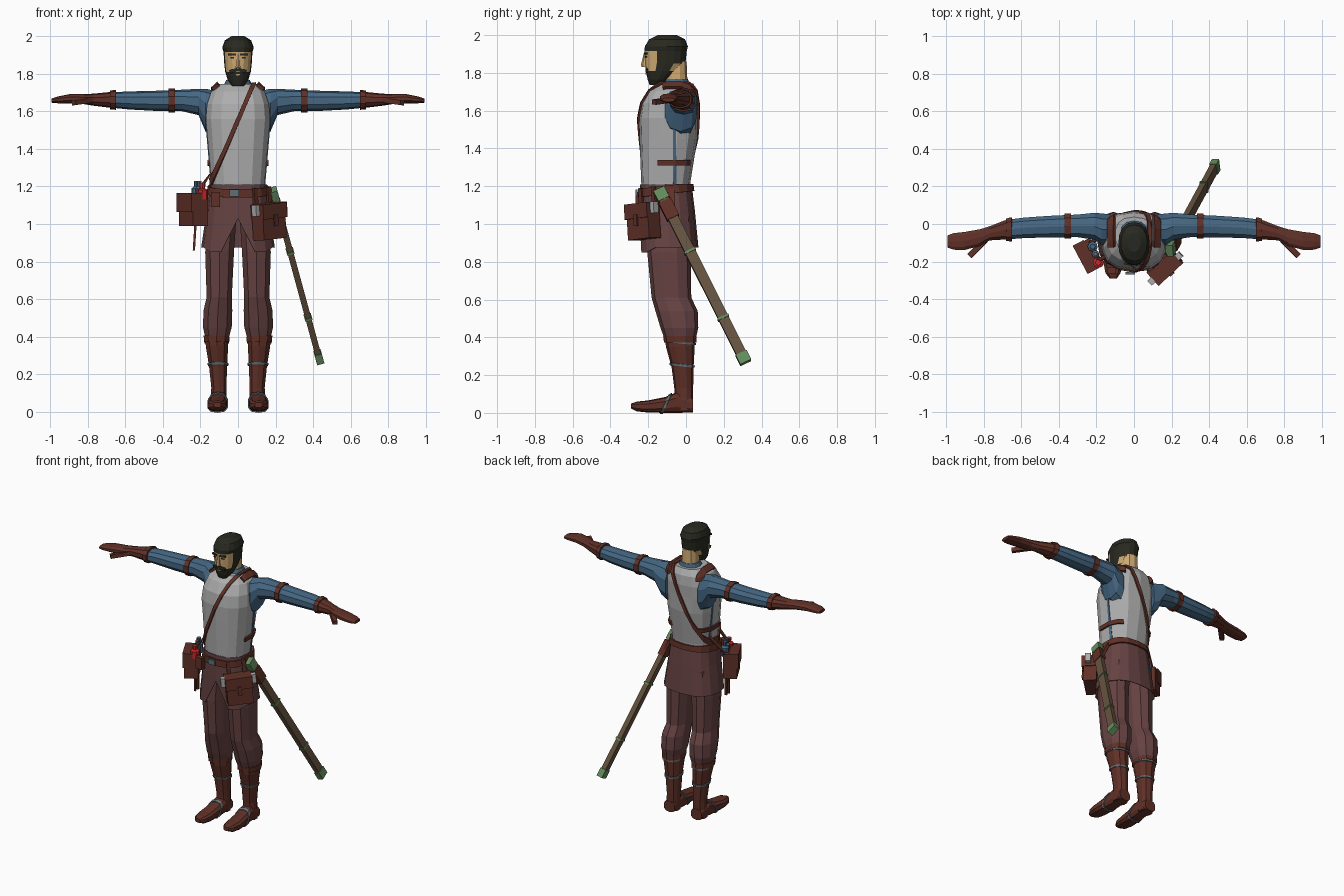
import bpy, bmesh, math
from mathutils import Vector, Matrix

if "Cube" in bpy.data.objects:
    bpy.data.objects.remove(bpy.data.objects["Cube"])


def material(name, r, g, b):
    m = bpy.data.materials.new(name)
    m.use_nodes = True
    m.diffuse_color = (r, g, b, 1)
    m.node_tree.nodes["Principled BSDF"].inputs["Base Color"].default_value = (r, g, b, 1)
    return m


LEATHER = material("brown leather", .115, .03, .02)
MAUVE = material("mauve cloth", .135, .055, .055)
STEEL = material("grey steel", .42, .42, .42)
BLUE = material("blue cloth", .06, .135, .225)
SKIN = material("skin", .62, .4, .17)
HAIR = material("dark hair", .022, .022, .015)
WOOD = material("scabbard brown", .13, .085, .05)
GREEN = material("green fittings", .13, .27, .11)
RED = material("red potion", .6, .02, .02)
CORD = material("grey blue cord", .12, .16, .18)


def finish(name, bm, mats, mirror=False, thick=0):
    bm.normal_update()
    me = bpy.data.meshes.new(name)
    bm.to_mesh(me)
    bm.free()
    for m in mats if isinstance(mats, list) else [mats]:
        me.materials.append(m)
    ob = bpy.data.objects.new(name, me)
    bpy.context.collection.objects.link(ob)
    if thick:
        s = ob.modifiers.new("thickness", "SOLIDIFY")
        s.thickness, s.offset = thick, 1
    if mirror:
        ob.modifiers.new("mirror", "MIRROR").use_mirror_merge = False
    return ob


def loft(name, axis, rings, mat, n=12, power=2.3, mirror=False, caps=True, thick=0):
    """Rings are x, y, z and the two radii across the axis."""
    bm = bmesh.new()
    u, v = [i for i in range(3) if i != axis]
    rows = []
    for *c, ru, rv in rings:
        row = []
        for k in range(n):
            a = math.tau * k / n - math.pi / 2
            p = Vector(c)
            for i, r, f in ((u, ru, math.cos(a)), (v, rv, math.sin(a))):
                p[i] += r * math.copysign(abs(f) ** (2 / power), f)
            row.append(bm.verts.new(p))
        rows.append(row)
    for a, b in zip(rows, rows[1:]):
        for k in range(n):
            j = (k + 1) % n
            bm.faces.new((a[k], a[j], b[j], b[k]))
    if caps:
        bm.faces.new(rows[0])
        bm.faces.new(rows[-1])
    bmesh.ops.recalc_face_normals(bm, faces=bm.faces)
    return finish(name, bm, mat, mirror, thick)


def patch(name, source, slabs, mat, thick=.008, mirror=False):
    """A strap made from the part of a surface that lies inside every slab."""
    bm = bmesh.new()
    bm.from_mesh(source.data)
    for co, no, half in slabs:
        no = Vector(no).normalized()
        for s in (1, -1):
            geom = bm.verts[:] + bm.edges[:] + bm.faces[:]
            bmesh.ops.bisect_plane(bm, geom=geom, plane_co=Vector(co) + no * half * s,
                                   plane_no=no * s, clear_outer=True)
    for f in bm.faces:
        f.material_index = 0
    return finish(name, bm, mat, mirror, thick)


def box(name, loc, size, mat, frame=Matrix(), mirror=False):
    bm = bmesh.new()
    bmesh.ops.create_cube(bm, size=1, matrix=Matrix.Translation(loc) @ frame.to_4x4()
                          @ Matrix.Diagonal((*size, 1)))
    return finish(name, bm, mat, mirror)


def beam(name, p, q, thin, wide, mat, mirror=False):
    p, q = Vector(p), Vector(q)
    z = (q - p).normalized()
    x = Vector((0, 1, 0)).cross(z).normalized()
    frame = Matrix((x, z.cross(x), z)).transposed()
    return box(name, (p + q) / 2, (thin, wide, (q - p).length), mat, frame, mirror)


def vial(name, loc, r, h, mat):
    x, y, z = loc
    return loft(name, 2, [(x, y, z, r, r), (x, y, z + h * .6, r, r),
                          (x, y, z + h * .7, r * .5, r * .5), (x, y, z + h, r * .55, r * .55)], mat, n=8, power=2)


X, Y, Z = (1, 0, 0), (0, 1, 0), (0, 0, 1)

# Breastplate and its straps
torso = loft("breastplate", 2, [
    (0, -.107, 1.15, .145, .125), (0, -.107, 1.22, .145, .13), (0, -.093, 1.45, .165, .153),
    (0, -.093, 1.56, .175, .156), (0, -.085, 1.64, .168, .152), (0, -.07, 1.705, .145, .13),
    (0, -.058, 1.745, .1, .095)], STEEL, n=14, power=2.5)
patch("side_lacing", torso, [((0, -.06, 0), Y, .008), ((0, 0, 1.35), Z, .17)], BLUE, .004)
patch("side_buckle_strap", torso, [((0, 0, 1.325), Z, .014), ((0, -.065, 0), Y, .08)], LEATHER, .012)
patch("shoulder_strap", torso, [((.115, 0, 0), X, .016), ((0, -.04, 0), Y, .08),
                                ((0, 0, 1.74), Z, .06)], LEATHER, .018, True)
patch("shoulder_sling", torso, [((.08, 0, 1.74), (.55, 0, -.235), .011)], LEATHER, .01)
beam("sling_front_end", (-.145, -.17, 1.27), (-.225, -.21, 1.14), .008, .02, LEATHER)
beam("sling_back_end", (-.145, -.05, 1.27), (-.25, -.11, 1.14), .008, .02, LEATHER)
loft("collar", 2, [(0, -.05, 1.72, .085, .075), (0, -.05, 1.768, .062, .06)], BLUE)

# Skirt with a notch in the front hem, and belt
skirt = loft("tunic_skirt", 2, [
    (0, -.107, 1.21, .147, .133), (0, -.1, 1.07, .163, .143), (0, -.09, .875, .192, .152)],
    MAUVE, n=16, power=2.5, caps=False, thick=.004)
for v in skirt.data.vertices:
    if v.co.z < .9 and v.co.y < -.2:
        v.co.z = 1.03 if abs(v.co.x) < .01 else .85
patch("belt", skirt, [((0, -.1, 1.18), (0, -.12, 1), .022)], LEATHER, .014)
box("belt_buckle", (-.02, -.262, 1.165), (.05, .012, .035), CORD)

# Legs
legs = loft("trouser_leg", 2, [
    (.085, -.085, 1.04, .08, .12), (.098, -.09, .85, .08, .115), (.1, -.077, .61, .07, .105),
    (.107, -.05, .54, .08, .112), (.11, -.035, .45, .08, .1), (.112, -.03, .375, .06, .078)],
    MAUVE, n=10, mirror=True)
boots = loft("boot_shaft", 2, [
    (.115, -.033, .41, .063, .08), (.112, -.03, .35, .062, .076), (.106, -.018, .24, .05, .058),
    (.102, -.012, .13, .042, .05), (.105, -.01, .01, .045, .045)], LEATHER, n=10, mirror=True)
feet = loft("boot_foot", 1, [
    (.105, .037, .04, .042, .038), (.105, -.05, .055, .046, .055), (.108, -.11, .042, .05, .042),
    (.112, -.2, .034, .053, .032), (.112, -.26, .034, .042, .026), (.11, -.29, .036, .02, .014)],
    LEATHER, n=10, power=2.8, mirror=True)
for z in (.37, .25):
    patch("boot_cord", boots, [((0, 0, z), (0, .12, 1), .006)], CORD, .006, True)
patch("foot_cord", feet, [((0, -.1, .06), (0, 1, -.5), .006)], CORD, .006, True)
patch("boot_cuff", boots, [((0, 0, .39), Z, .017)], LEATHER, .008, True)

# Arms, bands and gloves
arms = loft("sleeve", 0, [
    (.125, -.03, 1.585, .085, .125), (.172, -.028, 1.605, .088, .115), (.21, -.012, 1.65, .075, .07),
    (.3, -.01, 1.658, .063, .057), (.45, -.014, 1.656, .06, .053), (.58, -.02, 1.658, .057, .048),
    (.66, -.028, 1.66, .055, .042)], BLUE, n=10, mirror=True)
patch("arm_band", arms, [((.352, 0, 0), X, .017)], LEATHER, .008, True)
gloves = loft("glove", 0, [
    (.65, -.028, 1.661, .06, .045), (.69, -.032, 1.661, .053, .041), (.77, -.05, 1.662, .039, .032),
    (.82, -.072, 1.665, .046, .027), (.9, -.09, 1.667, .05, .024), (.96, -.093, 1.661, .046, .018),
    (.993, -.093, 1.657, .034, .011)], LEATHER, n=10, mirror=True)
patch("glove_cuff", gloves, [((.665, 0, 0), X, .015)], LEATHER, .008, True)
beam("thumb", (.79, -.085, 1.657), (.875, -.17, 1.645), .026, .03, LEATHER, True)

# Head: hair, face and beard by position
loft("neck", 2, [(0, -.05, 1.7, .058, .06), (0, -.055, 1.86, .052, .058)], SKIN, n=10)
head = loft("head", 2, [
    (0, -.165, 1.735, .032, .027), (0, -.148, 1.765, .054, .055), (0, -.125, 1.81, .068, .088),
    (0, -.11, 1.85, .073, .107), (0, -.108, 1.915, .077, .112), (0, -.104, 1.94, .084, .114),
    (0, -.1, 1.978, .07, .095), (0, -.098, 2, .035, .05)], [SKIN, HAIR], n=16, power=2.2)
for f in head.data.polygons:
    c = f.center
    nape = c.y > -.09 and c.z < 1.84
    f.material_index = int(not nape and (c.z > 1.92 or c.z < 1.815 or c.y > -.165))
for s in (-1, 1):
    box("eyebrow", (s * .031, -.213, 1.903), (.042, .012, .01), HAIR, Matrix.Rotation(s * .22, 3, "Z"))
    box("eye", (s * .03, -.212, 1.885), (.02, .008, .007), HAIR, Matrix.Rotation(s * .22, 3, "Z"))
    box("moustache", (s * .022, -.208, 1.817), (.045, .015, .018), HAIR, Matrix.Rotation(s * .3, 3, "Y"))
loft("nose", 2, [(0, -.215, 1.832, .015, .02), (0, -.218, 1.845, .013, .02),
                 (0, -.215, 1.905, .007, .008)], SKIN, n=6)
box("mouth", (0, -.211, 1.795), (.022, .008, .008), SKIN)

# Left hip pouch, facing front left
turn = Matrix.Rotation(math.radians(43), 3, "Z") @ Matrix.Rotation(math.radians(-5), 3, "Y")


def pouch_part(name, offset, size, mat):
    return box(name, Vector((.165, -.225, 1.01)) + turn @ Vector(offset), size, mat, turn)


pouch_part("left_pouch", (0, 0, 0), (.165, .085, .18), LEATHER)
pouch_part("left_pouch_flap", (0, -.006, .06), (.175, .095, .08), LEATHER)
pouch_part("left_pouch_clasp", (0, -.056, .01), (.025, .01, .06), LEATHER)
for s in (-1, 1):
    pouch_part("pouch_vial", (s * .1, -.01, .07), (.028, .035, .06), STEEL)
    pouch_part("pouch_hanger", (s * .05, .04, .13), (.025, .015, .11), LEATHER)

# Right hip bag with bottles
turn = Matrix.Rotation(math.radians(-62), 3, "Z")
box("right_bag", (-.237, -.165, 1.075), (.16, .09, .17), LEATHER, turn)
box("right_bag_flap", (-.258, -.176, 1.115), (.17, .065, .1), LEATHER, turn)
vial("red_bottle", (-.19, -.205, 1.13), .03, .085, RED)
vial("blue_bottle", (-.22, -.12, 1.13), .027, .1, BLUE)
vial("clear_bottle", (-.205, -.16, 1.13), .02, .1, CORD)
for y in (-.12, -.15):
    beam("bag_tassel", (-.225, y, 1.02), (-.235, y + .01, .86), .012, .014, LEATHER)
box("belt_purse", (-.12, -.25, 1.13), (.05, .035, .08), LEATHER)

# Scabbard and its hanger
top, tip = Vector((.19, -.14, 1.175)), Vector((.435, .312, .275))
beam("scabbard", top, tip, .032, .055, WOOD)
for t0, t1 in ((-.01, .05), (.35, .362), (.74, .752), (.955, 1.01)):
    beam("scabbard_fitting", top.lerp(tip, t0), top.lerp(tip, t1), .04, .064, GREEN)
beam("scabbard_hanger", top.lerp(tip, .06), top.lerp(tip, .16), .044, .07, LEATHER)
beam("hanger_strap", (.155, -.08, 1.18), top.lerp(tip, .15), .02, .035, LEATHER)
